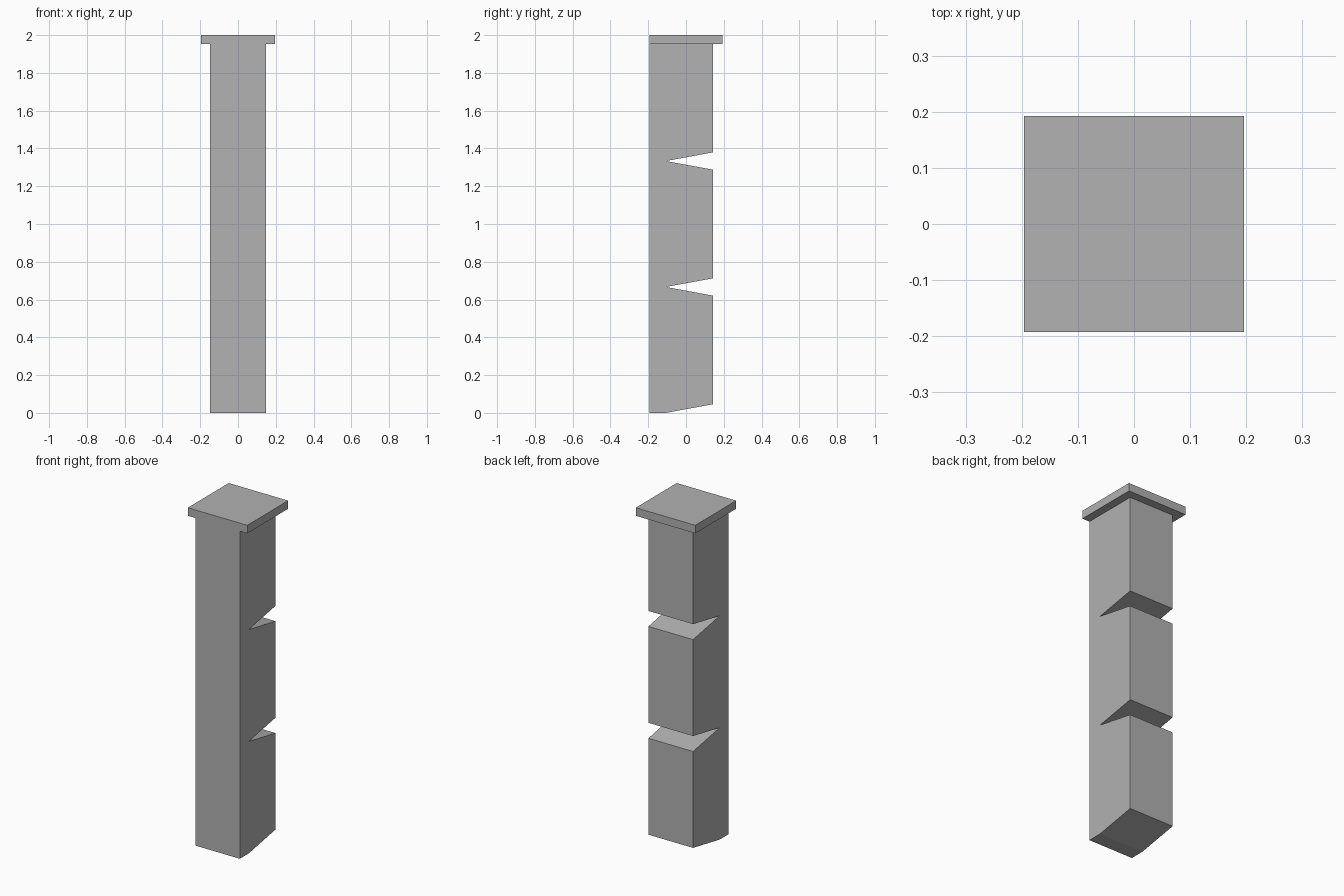
import bpy
import bmesh

cube = bpy.data.objects.get("Cube")
if cube:
    bpy.data.objects.remove(cube, do_unlink=True)

HALF_X, HALF_Y = 0.196, 0.1925     # cap half sizes
OVERHANG = 0.049                   # cap overhang on the sides and back
CAP = 0.048                        # cap thickness
SEGMENT = 2 / 3                    # height of one column segment
BEVEL = 0.046                      # rise of each sloped cut
APEX_Y = -0.107                    # depth the cuts reach
FRONT, BACK = -HALF_Y, HALF_Y - OVERHANG

stone = bpy.data.materials.new("plain grey")
stone.use_nodes = True
grey = (0.445, 0.445, 0.445, 1)
stone.diffuse_color = grey
stone.node_tree.nodes["Principled BSDF"].inputs["Base Color"].default_value = grey


def extrude_profile(name, profile, half_width):
    """Solid made from a (y, z) outline, spanning -half_width..half_width in x."""
    bm = bmesh.new()
    face = bm.faces.new([bm.verts.new((-half_width, y, z)) for y, z in profile])
    result = bmesh.ops.extrude_face_region(bm, geom=[face])
    moved = [v for v in result["geom"] if isinstance(v, bmesh.types.BMVert)]
    bmesh.ops.translate(bm, verts=moved, vec=(2 * half_width, 0, 0))
    bmesh.ops.recalc_face_normals(bm, faces=bm.faces)
    mesh = bpy.data.meshes.new(name)
    bm.to_mesh(mesh)
    bm.free()
    mesh.materials.append(stone)
    obj = bpy.data.objects.new(name, mesh)
    bpy.context.collection.objects.link(obj)
    return obj


# Column: flat front, sloped foot and two wedge notches opening to the back
outline = [(FRONT, 0), (APEX_Y, 0), (BACK, BEVEL)]
for i in (1, 2):
    z = i * SEGMENT
    outline += [(BACK, z - BEVEL), (APEX_Y, z), (BACK, z + BEVEL)]
outline += [(BACK, 2 - CAP), (FRONT, 2 - CAP)]
extrude_profile("column", outline, HALF_X - OVERHANG)

# Cap slab: flush with the column at the front, overhanging elsewhere
slab = [(FRONT, 2 - CAP), (HALF_Y, 2 - CAP), (HALF_Y, 2), (FRONT, 2)]
extrude_profile("cap", slab, HALF_X)
